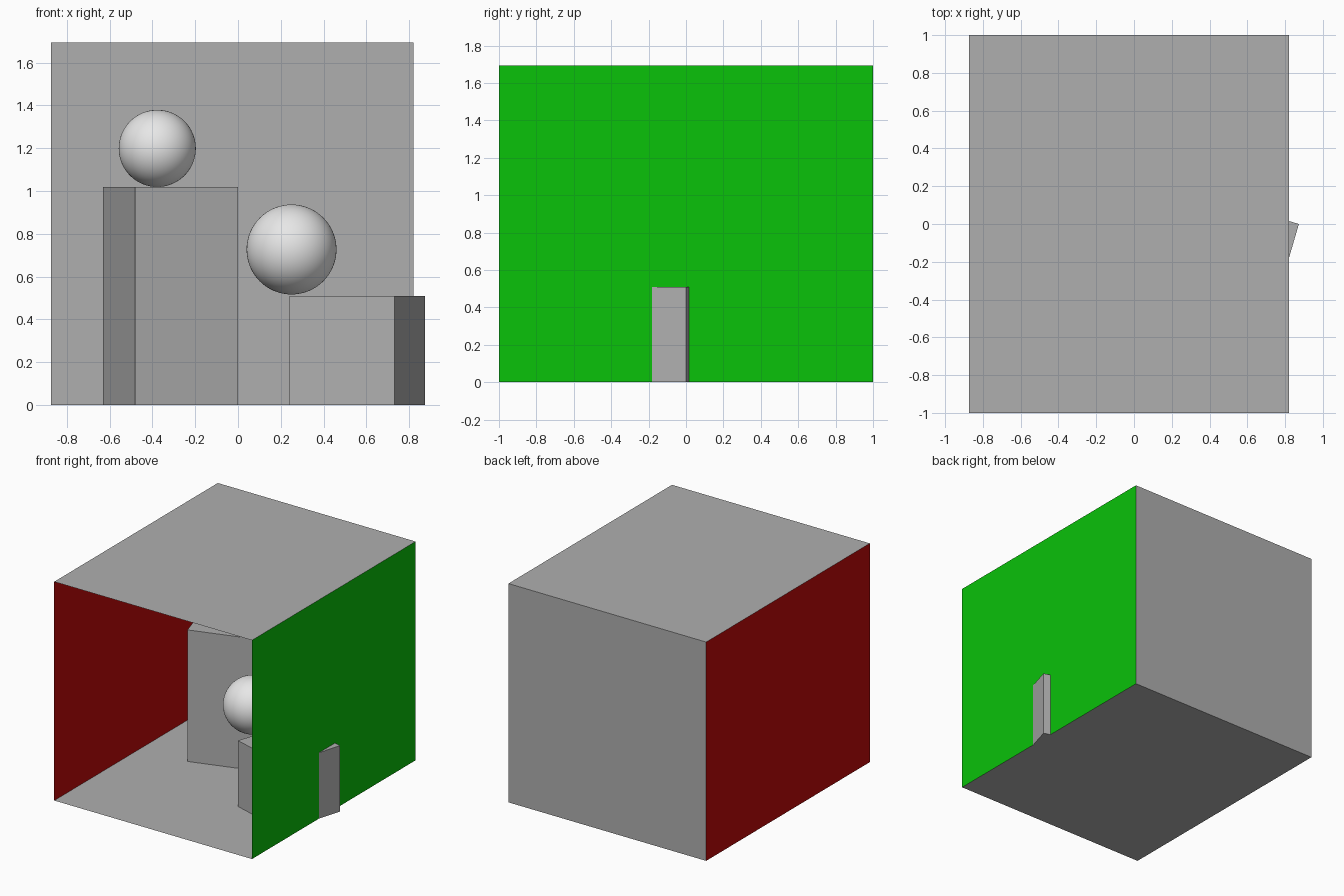
import bpy, bmesh, math

if "Cube" in bpy.data.objects:
    bpy.data.objects.remove(bpy.data.objects["Cube"])


def material(name, rgb):
    m = bpy.data.materials.new(name)
    m.diffuse_color = (*rgb, 1)
    m.use_nodes = True
    m.node_tree.nodes["Principled BSDF"].inputs["Base Color"].default_value = m.diffuse_color
    return m


grey = material("mid grey", (0.43, 0.43, 0.43))
pale = material("pale grey", (0.8, 0.8, 0.8))
red = material("red", (0.54, 0.003, 0.003))
green = material("green", (0.003, 0.54, 0.003))


def add_object(name, bm, mat):
    mesh = bpy.data.meshes.new(name)
    bm.to_mesh(mesh)
    bm.free()
    mesh.materials.append(mat)
    ob = bpy.data.objects.new(name, mesh)
    bpy.context.collection.objects.link(ob)
    return ob


def panel(name, corners, mat):
    bm = bmesh.new()
    bm.faces.new([bm.verts.new(c) for c in corners])
    return add_object(name, bm, mat)


def block(name, footprint, height, mat):
    bm = bmesh.new()
    base = bm.faces.new([bm.verts.new((x, y, 0)) for x, y in footprint])
    top = bmesh.ops.extrude_face_region(bm, geom=[base], use_keep_orig=True)["geom"]
    verts = [v for v in top if isinstance(v, bmesh.types.BMVert)]
    bmesh.ops.translate(bm, verts=verts, vec=(0, 0, height))
    bmesh.ops.recalc_face_normals(bm, faces=bm.faces)
    return add_object(name, bm, mat)


def ball(name, centre, radius):
    bpy.ops.mesh.primitive_uv_sphere_add(segments=64, ring_count=32,
                                         radius=radius, location=centre)
    ob = bpy.context.object
    ob.name = name
    ob.data.materials.append(pale)
    bpy.ops.object.shade_smooth()


# Open-fronted room made of thin panels, normals facing inward
L, R, F, B, H = -0.873, 0.82, -1.0, 1.0, 1.693
panel("floor", [(L, F, 0), (R, F, 0), (R, B, 0), (L, B, 0)], grey)
panel("ceiling", [(L, F, H), (L, B, H), (R, B, H), (R, F, H)], grey)
panel("back_wall", [(L, B, 0), (R, B, 0), (R, B, H), (L, B, H)], grey)
panel("left_wall", [(L, F, 0), (L, B, 0), (L, B, H), (L, F, H)], red)
panel("right_wall", [(R, F, 0), (R, F, H), (R, B, H), (R, B, 0)], green)

# Turned blocks; the short one pokes through the right wall
block("tall_block", [(-0.48, 0.067), (0.0, 0.216), (-0.148, 0.704), (-0.63, 0.552)], 1.018, grey)
block("short_block", [(0.73, -0.49), (0.873, 0.0), (0.39, 0.143), (0.24, -0.342)], 0.51, grey)

# Balls above the blocks
ball("upper_ball", (-0.377, 0.385, 1.199), 0.18)
ball("lower_ball", (0.25, -0.175, 0.727), 0.21)
